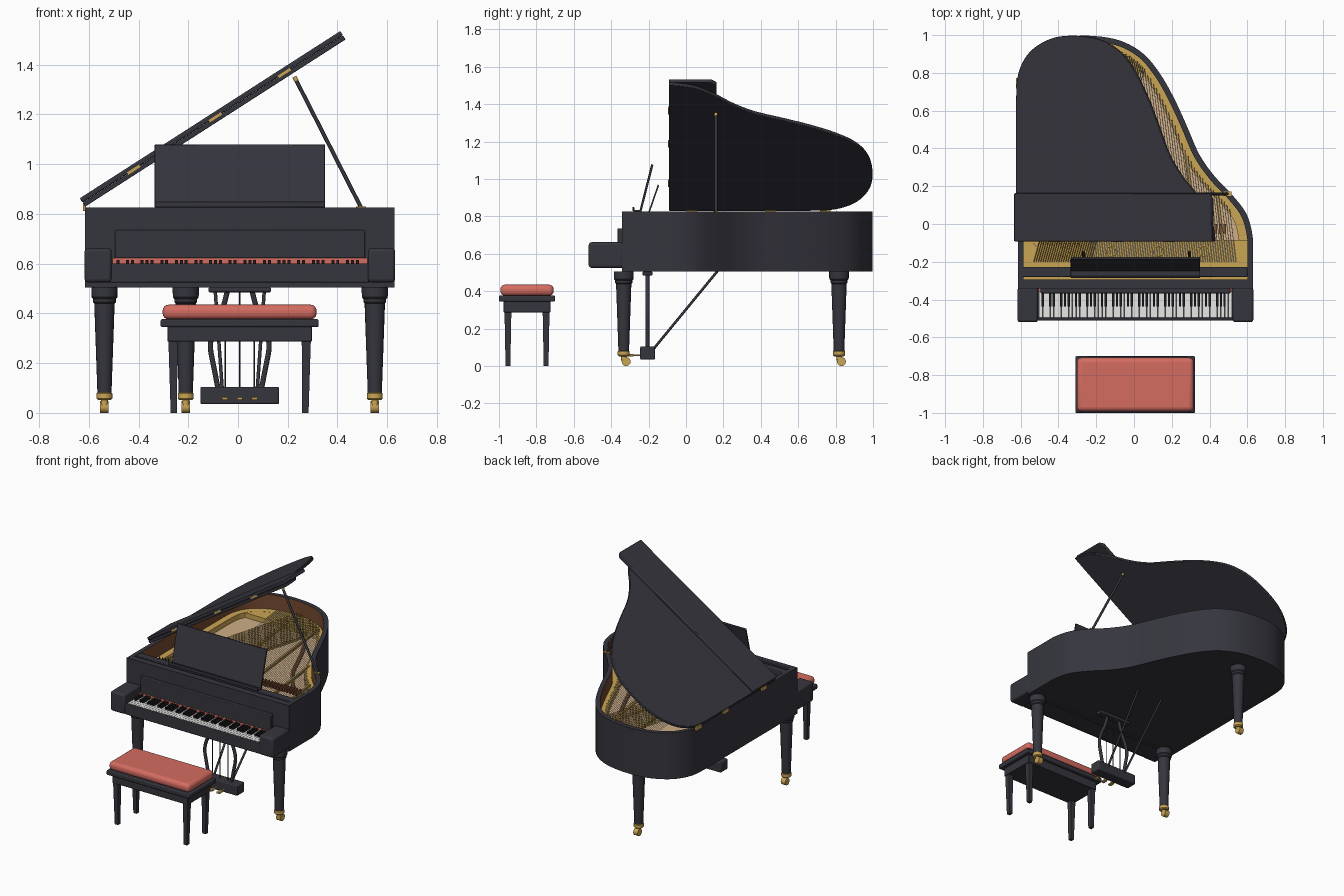
import bpy, bmesh, math
from mathutils import Vector, Matrix

if "Cube" in bpy.data.objects:
    bpy.data.objects.remove(bpy.data.objects["Cube"])


def material(name, *rgb):
    m = bpy.data.materials.new(name)
    m.diffuse_color = (*rgb, 1)
    m.use_nodes = True
    m.node_tree.nodes["Principled BSDF"].inputs["Base Color"].default_value = m.diffuse_color
    return m


BLACK = material("ebony black", 0.036, 0.036, 0.048)
KEYBLACK = material("key black", 0.012, 0.012, 0.015)
GOLD = material("brass gold", 0.60, 0.38, 0.09)
RED = material("coral red", 0.66, 0.15, 0.12)
WHITE = material("ivory white", 0.82, 0.82, 0.80)
BROWN = material("mahogany brown", 0.18, 0.07, 0.03)
TAN = material("spruce tan", 0.62, 0.42, 0.24)
SILVER = material("string silver", 0.50, 0.54, 0.62)


# ---------- helpers ----------
def finish(name, bm, *mats, bevel=0, seg=2, smooth=True):
    bmesh.ops.recalc_face_normals(bm, faces=bm.faces)
    me = bpy.data.meshes.new(name)
    bm.to_mesh(me)
    bm.free()
    ob = bpy.data.objects.new(name, me)
    bpy.context.collection.objects.link(ob)
    for m in mats:
        me.materials.append(m)
    if bevel:
        b = ob.modifiers.new("bevel", 'BEVEL')
        b.width, b.segments, b.limit_method = bevel, seg, 'ANGLE'
    if smooth:
        bpy.ops.object.select_all(action='DESELECT')
        ob.select_set(True)
        bpy.context.view_layer.objects.active = ob
        bpy.ops.object.shade_smooth_by_angle(angle=math.radians(35))
    return ob


def add_box(bm, x0, x1, y0, y1, z0, z1):
    m = Matrix.Translation(((x0 + x1) / 2, (y0 + y1) / 2, (z0 + z1) / 2)) @ Matrix.Diagonal((x1 - x0, y1 - y0, z1 - z0, 1))
    bmesh.ops.create_cube(bm, size=1, matrix=m)


def box(name, dims, mat, bevel=0, seg=2):
    bm = bmesh.new()
    add_box(bm, *dims)
    return finish(name, bm, mat, bevel=bevel, seg=seg)


def add_rod(bm, p, q, r0, r1=None, n=12, spin=0):
    p, q = Vector(p), Vector(q)
    d = q - p
    m = Matrix.Translation((p + q) / 2) @ d.to_track_quat('Z', 'Y').to_matrix().to_4x4() @ Matrix.Rotation(spin, 4, 'Z')
    bmesh.ops.create_cone(bm, cap_ends=True, segments=n, radius1=r0, radius2=r0 if r1 is None else r1, depth=d.length, matrix=m)


def add_prism(bm, loop, vec):
    f = bm.faces.new([bm.verts.new(p) for p in loop])
    g = bmesh.ops.extrude_face_region(bm, geom=[f], use_keep_orig=True)
    bmesh.ops.translate(bm, vec=vec, verts=[v for v in g["geom"] if isinstance(v, bmesh.types.BMVert)])


def prism(name, pts, z0, z1, mat, bevel=0):
    bm = bmesh.new()
    add_prism(bm, [(x, y, z0) for x, y in pts], (0, 0, z1 - z0))
    return finish(name, bm, mat, bevel=bevel)


def ring(name, outer, inner, z0, z1, *mats):
    bm = bmesh.new()
    rows = [[bm.verts.new((x, y, z)) for x, y in l] for l, z in ((outer, z0), (outer, z1), (inner, z1), (inner, z0))]
    n = len(outer)
    for k in range(4):
        a, b = rows[k], rows[(k + 1) % 4]
        for i in range(n):
            j = (i + 1) % n
            f = bm.faces.new((a[i], a[j], b[j], b[i]))
            f.material_index = 1 if k == 2 and len(mats) > 1 else 0
    return finish(name, bm, *mats)


def lathe(bm, prof, cx, cy, n=20):
    for (r0, z0), (r1, z1) in zip(prof, prof[1:]):
        add_rod(bm, (cx, cy, z0), (cx, cy, z1), r0, r1, n)


def inset(pts, d):
    out = []
    for i, p in enumerate(pts):
        a = (Vector(p) - Vector(pts[i - 1])).normalized()
        b = (Vector(pts[(i + 1) % len(pts)]) - Vector(p)).normalized()
        m = Vector((-a.y - b.y, a.x + b.x)) / (1 + a.dot(b))
        out.append((p[0] + m.x * d, p[1] + m.y * d))
    return out


def inside(x, y, poly):
    c = False
    for (ax, ay), (bx, by) in zip(poly, poly[1:] + poly[:1]):
        if (ay > y) != (by > y) and x < ax + (y - ay) * (bx - ax) / (by - ay):
            c = not c
    return c


# ---------- case outline: smooth curve through a few points ----------
KEY = [(.63, -.2), (.63, -.08), (.597, .05), (.515, .16), (.425, .255), (.345, .37), (.275, .53), (.21, .67),
       (.135, .8), (.045, .905), (-.08, .973), (-.245, .997), (-.4, .98), (-.53, .91), (-.6, .8), (-.615, .66), (-.615, .5)]
curve = []
for a, b, c, d in zip(KEY, KEY[1:], KEY[2:], KEY[3:]):
    a, b, c, d = map(Vector, (a, b, c, d))
    for k in range(5):
        t = k / 5
        curve.append(tuple(.5 * (2 * b + (c - a) * t + (2 * a - 5 * b + 4 * c - d) * t * t + (3 * b - a - 3 * c + d) * t ** 3)))
outline = [(.63, -.342)] + curve + [(-.615, .66), (-.615, -.342)]
inner = inset(outline, .03)

# case, bottom and interior
ring("case_rim", outline, inner, .505, .825, BLACK, BROWN)
prism("case_bottom", inset(outline, .005), .507, .53, BLACK)
prism("soundboard", inset(outline, .028), .67, .69, TAN)
ring("iron_plate_border", inset(outline, .029), inset(outline, .075), .69, .725, GOLD)
prism("iron_plate_tail", [p for p in inset(outline, .03) if p[1] > .8], .69, .724, GOLD)
box("pin_block", (-.586, .601, -.313, -.085, .69, .735), GOLD)
box("front_board", (-.59, .605, -.314, -.295, .6, .824), BLACK)
box("desk_shelf", (-.586, .601, -.28, -.228, .79, .824), BLACK, .004)

# plate rosettes
bm = bmesh.new()
for x in (-.37, -.12, .13, .37):
    for k in range(20):
        a, b = (math.tau * j / 20 for j in (k, k + 1))
        add_rod(bm, (x + .026 * math.cos(a), -.145 + .026 * math.sin(a), .737),
                (x + .026 * math.cos(b), -.145 + .026 * math.sin(b), .737), .006, n=6)
finish("plate_rosettes", bm, GOLD)

# strings, plate struts and bridge
limit = inset(outline, .06)


def run(x, y, dx):
    x0, y0 = x, y
    while inside(x, y, limit) and y < 1:
        x, y = x + dx * .01, y + .01
    return x, y


treble, bass, struts = bmesh.new(), bmesh.new(), bmesh.new()
for i in range(62):
    x = -.22 + .76 * i / 61
    ex, ey = run(x, -.2, -.12)
    add_rod(treble, (x, -.2, .74), (ex, ey, .735), .0016, n=4)
for i in range(26):
    x = -.53 + .3 * i / 25
    ex, ey = run(x, -.2, .28)
    add_rod(bass, (x, -.2, .752), (ex, ey, .75), .0022, n=4)
for x, dx in ((-.24, .28), (-.1, -.12), (.12, -.12), (.33, -.12), (.47, -.12)):
    ex, ey = run(x, -.1, dx)
    add_rod(struts, (x, -.1, .722), (ex, ey, .722), .012, n=4, spin=math.pi / 4)
finish("treble_strings", treble, SILVER, smooth=False)
finish("bass_strings", bass, GOLD, smooth=False)
finish("plate_struts", struts, GOLD, smooth=False)
bm = bmesh.new()
path = [p for p in inset(outline, .15)[4:52] if p[1] > .05]
for a, b in zip(path, path[1:]):
    add_rod(bm, (*a, .7), (*b, .7), .013, n=6)
finish("string_bridge", bm, BROWN)

# tuning pins and dampers
bm = bmesh.new()
for i in range(22):
    x = -.53 + .25 * i / 21
    add_rod(bm, (x, -.105 - .012 * (i % 2), .73), (x, -.105 - .012 * (i % 2), .765), .0035, n=6)
finish("tuning_pins", bm, KEYBLACK)
bm = bmesh.new()
for i in range(40):
    x = -.45 + .93 * i / 39
    add_box(bm, x - .006, x + .006, -.05, .0, .742, .77)
finish("dampers", bm, BROWN, smooth=False)

# keyboard
box("key_bed", (-.52, .53, -.495, -.34, .525, .575), BLACK)
box("key_slip", (-.515, .525, -.511, -.496, .525, .6), BLACK, .004)
for name, x0, x1 in (("left_cheek", -.617, -.508), ("right_cheek", .522, .632)):
    box(name, (x0, x1, -.52, -.335, .525, .662), BLACK, .014, 3)
box("key_felt", (-.505, .52, -.361, -.34, .575, .622), RED)
box("fallboard", (-.495, .51, -.367, -.34, .622, .735), BLACK, .004)
white, black = bmesh.new(), bmesh.new()
W = 1.022 / 52
for i in range(52):
    x = -.503 + W * i
    add_box(white, x + .0008, x + W - .0008, -.494, -.36, .57, .598)
    if i % 7 in (0, 2, 3, 5, 6) and i < 51:
        add_box(black, x + W - .006, x + W + .006, -.437, -.3605, .59, .615)
finish("white_keys", white, WHITE, smooth=False)
finish("black_keys", black, KEYBLACK, smooth=False)

# music desk with ledge and back supports
bm = bmesh.new()
add_prism(bm, [(-.335, -.25, .826), (-.335, -.238, .826), (-.335, -.174, 1.076), (-.335, -.186, 1.08)], (.685, 0, 0))
finish("music_desk", bm, BLACK, bevel=.003)
box("desk_ledge", (-.335, .35, -.282, -.24, .825, .835), BLACK, .003)
box("desk_ledge_lip", (-.335, .35, -.286, -.276, .828, .85), BLACK, .003)
bm = bmesh.new()
for x in (-.275, .285):
    add_prism(bm, [(x, -.203, .82), (x, -.194, .82), (x, -.143, .968), (x, -.151, .97)], (.016, 0, 0))
    add_box(bm, x, x + .016, -.24, -.19, .81, .824)
finish("desk_supports", bm, BLACK)

# lid, folded front flap and hinges, tilted about the left edge
tilt = Matrix.Translation((-.615, 0, .829)) @ Matrix.Rotation(math.radians(-32.7), 4, 'Y') @ Matrix.Translation((.615, 0, 0))
lid_pts = [(.63, -.092)] + curve + [(-.615, .66), (-.615, -.092)]
lid = prism("lid", lid_pts, 0, .019, BLACK, .003)
flap = prism("lid_flap", [(.63, -.092), (.63, .135), (.605, .163), (-.615, .163), (-.615, -.092)], .0195, .04, BLACK, .005)
bm = bmesh.new()
for x in (-.37, .02, .35):
    add_box(bm, x - .03, x + .03, -.095, -.09, .014, .025)
hinges = finish("flap_hinges", bm, GOLD)
for ob in (lid, flap, hinges):
    ob.matrix_world = tilt
bm = bmesh.new()
for y in (.03, .45, .745):
    add_box(bm, -.624, -.612, y - .028, y + .028, .812, .838)
finish("lid_hinges", bm, GOLD)

# lid prop
bm = bmesh.new()
add_rod(bm, (.495, .16, .825), (.235, .16, 1.335), .008)
finish("lid_prop", bm, BLACK)
bm = bmesh.new()
add_rod(bm, (.235, .16, 1.335), (.227, .16, 1.352), .009)
add_box(bm, .475, .515, .148, .172, .822, .83)
finish("prop_fittings", bm, GOLD)

# legs with brass ferrules and casters
LEG = [(.028, .07), (.041, .44), (.046, .445), (.046, .458), (.052, .465), (.053, .506)]
for name, x, y in (("front_left_leg", -.537, -.333), ("front_right_leg", .55, -.333), ("rear_leg", -.21, .818)):
    bm = bmesh.new()
    lathe(bm, LEG, x, y)
    finish(name, bm, BLACK)
    bm = bmesh.new()
    lathe(bm, [(.026, .052), (.032, .058), (.032, .078), (.028, .082)], x, y)
    add_rod(bm, (x, y, .03), (x, y, .055), .014)
    add_rod(bm, (x - .017, y + .013, .024), (x + .017, y + .013, .024), .024, n=20)
    finish(name + "_caster", bm, GOLD)

# pedal lyre
CX = .007
box("lyre_top", (CX - .125, CX + .125, -.232, -.18, .485, .506), BLACK, .004)
box("pedal_box", (CX - .158, CX + .158, -.245, -.166, .035, .105), BLACK, .006)
LYRE = [(.05, .49), (.065, .42), (.105, .34), (.122, .27), (.105, .19), (.088, .1)]
for s, name in ((-1, "left_lyre_arm"), (1, "right_lyre_arm")):
    cu = bpy.data.curves.new(name, 'CURVE')
    cu.dimensions, cu.bevel_depth, cu.bevel_resolution = '3D', .011, 3
    sp = cu.splines.new('NURBS')
    sp.points.add(len(LYRE) - 1)
    for p, (x, z) in zip(sp.points, LYRE):
        p.co = (CX + s * x, -.206, z, 1)
    sp.use_endpoint_u, sp.order_u = True, 3
    cu.materials.append(BLACK)
    bpy.context.collection.objects.link(bpy.data.objects.new(name, cu))
bm = bmesh.new()
for s in (-1, 1):
    add_rod(bm, (CX + s * .07, -.175, .09), (CX + s * .1, .17, .51), .007)
finish("lyre_braces", bm, BLACK)
bm, pd = bmesh.new(), bmesh.new()
for x in (-.052, CX, .066):
    add_rod(bm, (x, -.206, .1), (x, -.206, .49), .003, n=8)
    add_box(pd, x - .006, x + .006, -.285, -.24, .053, .062)
    add_box(pd, x - .012, x + .012, -.315, -.28, .052, .064)
finish("pedal_rods", bm, BLACK)
finish("pedals", pd, GOLD, bevel=.003)

# bench
box("bench_frame", (-.311, .324, -1.0, -.7, .345, .377), BLACK, .006)
box("bench_apron", (-.284, .297, -.975, -.725, .287, .347), BLACK, .003)
box("seat_cushion", (-.303, .316, -.992, -.708, .376, .435), RED, .024, 4)
bm = bmesh.new()
for x, dx in ((-.262, .004), (.275, -.004)):
    for y in (-.952, -.748):
        add_rod(bm, (x + dx, y, 0), (x, y, .33), .018, .027, 4, math.pi / 4)
finish("bench_legs", bm, BLACK)
